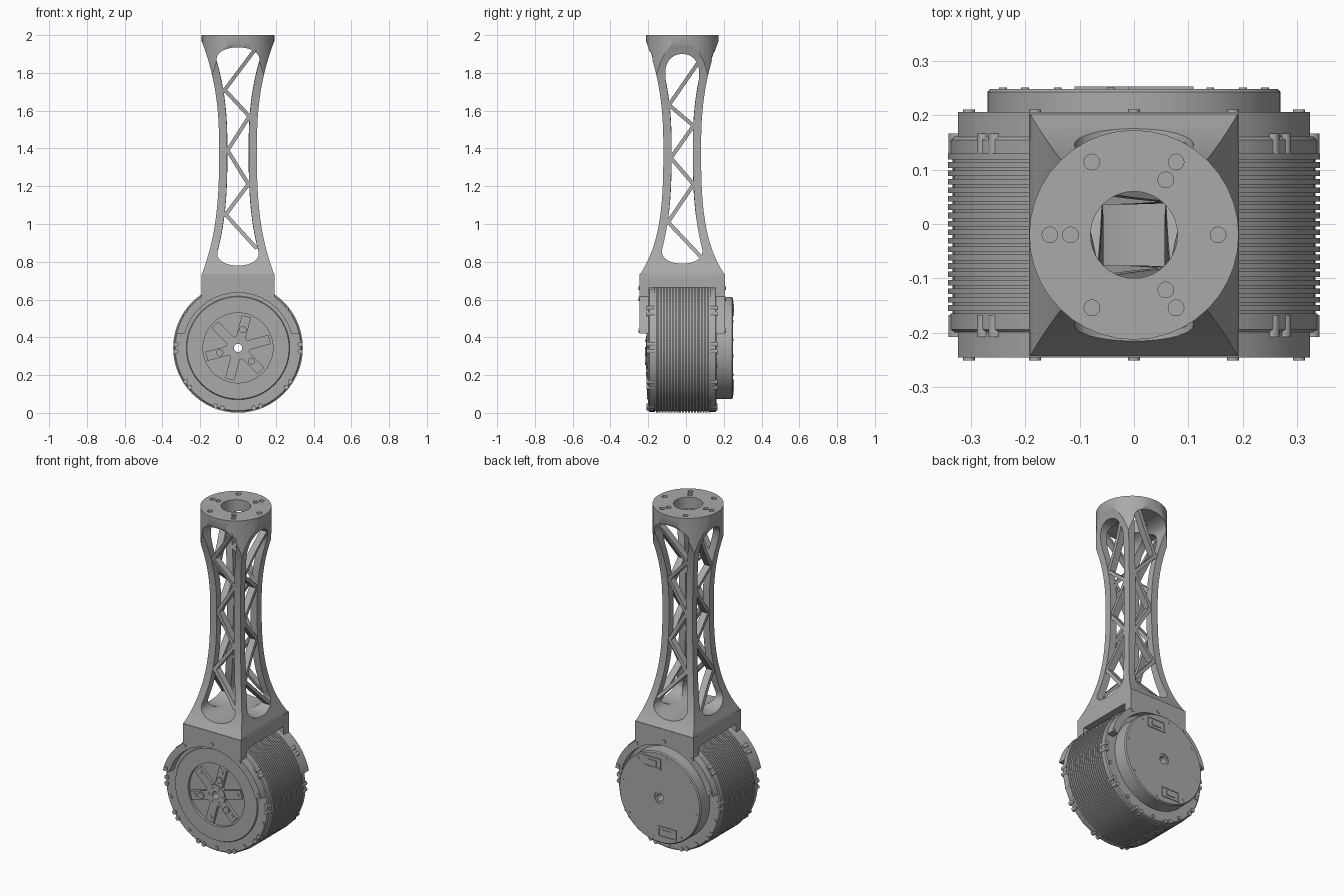
import bpy, bmesh, math
from math import sin, cos, pi, radians
from mathutils import Matrix

if "Cube" in bpy.data.objects:
    bpy.data.objects.remove(bpy.data.objects["Cube"])

grey = bpy.data.materials.new("machined grey")
grey.use_nodes = True
COLOUR = (0.40, 0.40, 0.40, 1)
grey.diffuse_color = COLOUR
grey.node_tree.nodes["Principled BSDF"].inputs["Base Color"].default_value = COLOUR

ZC = 0.344      # height of the motor axis
YC = -0.02      # depth of the arm axis


def make(name, bm):
    bmesh.ops.recalc_face_normals(bm, faces=bm.faces)
    me = bpy.data.meshes.new(name)
    bm.to_mesh(me)
    bm.free()
    me.materials.append(grey)
    ob = bpy.data.objects.new(name, me)
    bpy.context.collection.objects.link(ob)
    return ob


def smooth(ob):
    bpy.ops.object.select_all(action='DESELECT')
    ob.select_set(True)
    bpy.context.view_layer.objects.active = ob
    bpy.ops.object.shade_smooth_by_angle(angle=radians(25))


def skin(bm, rings, closed=False):
    """Join successive vertex loops with quads, capping the ends if open."""
    loops = [[bm.verts.new(p) for p in r] for r in rings]
    n = len(loops[0])
    pairs = list(zip(loops, loops[1:]))
    if closed:
        pairs.append((loops[-1], loops[0]))
    else:
        bm.faces.new(loops[0])
        bm.faces.new(loops[-1])
    for a, b in pairs:
        for i in range(n):
            j = (i + 1) % n
            bm.faces.new((a[i], a[j], b[j], b[i]))


def motor_ring(name, profile, segs=96):
    """Spin a closed (radius, y) profile about the motor axis."""
    bm = bmesh.new()
    skin(bm, [[(r * cos(2 * pi * i / segs), y, ZC + r * sin(2 * pi * i / segs))
               for i in range(segs)] for r, y in profile], closed=True)
    ob = make(name, bm)
    smooth(ob)
    return ob


def rod(bm, r, y0, y1, dist, angle, segs=16):
    """Short cylinder along y at a polar position on the motor face."""
    cx, cz = dist * cos(radians(angle)), ZC + dist * sin(radians(angle))
    skin(bm, [[(cx + r * cos(2 * pi * i / segs), y, cz + r * sin(2 * pi * i / segs))
               for i in range(segs)] for y in (y0, y1)])


def post(bm, r, z0, z1, x, y, segs=40):
    skin(bm, [[(x + r * cos(2 * pi * i / segs), y + r * sin(2 * pi * i / segs), z)
               for i in range(segs)] for z in (z0, z1)])


def box(bm, size, centre, turn=0.0):
    m = Matrix.Translation(centre) @ Matrix.Rotation(turn, 4, 'Y') @ Matrix.Diagonal((*size, 1))
    bmesh.ops.create_cube(bm, size=1, matrix=m)


def cut(ob, bm):
    cutter = make("cutter", bm)
    cutter.hide_render = True
    mod = ob.modifiers.new("cut", 'BOOLEAN')
    mod.operation, mod.solver, mod.object = 'DIFFERENCE', 'EXACT', cutter
    bpy.context.view_layer.objects.active = ob
    bpy.ops.object.modifier_apply(modifier=mod.name)
    bpy.data.objects.remove(cutter)


# Arm: waisted square column
def half_x(z):
    if z > 1.4:
        return 0.1 + 0.093 * min(1, (z - 1.4) / 0.57) ** 2.4
    return 0.1 + 0.093 * min(1, (1.4 - z) / 0.67) ** 2.8


def half_y(z):
    return half_x(z) + (0.033 * min(1, (1.4 - z) / 0.67) ** 6 if z < 1.4 else 0)


levels = [0.665, 0.7, 0.73] + [0.73 + 1.24 * i / 48 for i in range(1, 49)] + [2.0]
bm = bmesh.new()
skin(bm, [[(sx * half_x(z), YC + sy * half_y(z), z)
           for sx, sy in ((-1, -1), (1, -1), (1, 1), (-1, 1))] for z in levels])
arm = make("arm_column", bm)

# Round head trimmed from the square flare
bm = bmesh.new()
trim = [(0.193, 1.5), (0.5, 1.5), (0.5, 2.1), (0.193, 2.1)]
skin(bm, [[(r * cos(2 * pi * i / 40), YC + r * sin(2 * pi * i / 40), z) for i in range(40)]
          for r, z in trim], closed=True)
cut(arm, bm)


# Long windows through both pairs of walls
def window(z0, z1, top_round, margin, along_y):
    right = []
    steps = 60
    for i in range(steps + 1):
        z = z0 + (z1 - z0) * (1 - cos(pi * i / steps)) / 2
        f = min(1, (z - z0) / 0.08), min(1, (z1 - z) / top_round)
        w = (half_x(z) - margin) * math.sqrt(max(0, (1 - (1 - f[0]) ** 2) * (1 - (1 - f[1]) ** 2)))
        right.append((max(w, 0.004), z))
    outline = right + [(-w, z) for w, z in reversed(right)]
    bm = bmesh.new()
    if along_y:
        skin(bm, [[(u, y, z) for u, z in outline] for y in (-0.6, 0.6)])
    else:
        skin(bm, [[(x, YC + u, z) for u, z in outline] for x in (-0.6, 0.6)])
    cut(arm, bm)


window(0.78, 1.935, 0.08, 0.043, True)
window(0.79, 1.9, 0.16, 0.043, False)

# Bore and bolt holes in the head
bm = bmesh.new()
post(bm, 0.08, 1.8, 2.1, 0, YC)
cut(arm, bm)
bm = bmesh.new()
for k in range(6):
    post(bm, 0.0145, 1.96, 2.1, 0.155 * cos(k * pi / 3), YC + 0.155 * sin(k * pi / 3), 16)
for k in range(3):
    a = pi / 3 + k * 2 * pi / 3
    post(bm, 0.0145, 1.96, 2.1, 0.117 * cos(a), YC + 0.117 * sin(a), 16)
cut(arm, bm)
smooth(arm)


# Zigzag struts in each wall
def struts(name, nodes, place, outer):
    bm = bmesh.new()
    for (u0, z0), (u1, z1) in zip(nodes, nodes[1:]):
        du, dz = u1 - u0, z1 - z0
        ln = math.hypot(du, dz)
        nu, nz = -dz / ln * 0.010, du / ln * 0.010
        rings = []
        for i in range(9):
            t = -0.06 + 1.12 * i / 8
            u, z = u0 + du * t, z0 + dz * t
            rings.append([place(u + s * nu, outer(z + s * nz) - d, z + s * nz)
                          for s, d in ((-1, 0.004), (1, 0.004), (1, 0.044), (-1, 0.044))])
        skin(bm, rings)
    make(name, bm)


front_nodes = [(0.08, 1.91), (-0.07, 1.71), (0.06, 1.57), (-0.055, 1.39),
               (0.055, 1.21), (-0.065, 1.05), (0.09, 0.88)]
side_nodes = [(0.075, 1.84), (-0.07, 1.63), (0.06, 1.52), (-0.06, 1.35),
              (0.06, 1.21), (-0.075, 1.01), (0.095, 0.83)]
for word, s in (("front", -1), ("back", 1)):
    struts(word + "_struts", front_nodes, lambda u, d, z: (u, YC + s * d, z), half_y)
for word, s in (("right", -1), ("left", 1)):
    struts(word + "_struts", side_nodes, lambda u, d, z: (s * d, YC + u, z), half_x)

# Clamp plates around the upper half of the motor
a0 = math.asin((0.42 - ZC) / 0.333)
a1 = math.acos(0.193 / 0.333)
side = [(0.333 * cos(a0 + (a1 - a0) * i / 16), ZC + 0.333 * sin(a0 + (a1 - a0) * i / 16))
        for i in range(17)] + [(0.193, 0.735)]
b0 = math.asin((0.42 - ZC) / 0.292)
inner = [(0.292 * cos(a), ZC + 0.292 * sin(a))
         for a in (pi - b0 - (pi - 2 * b0) * i / 40 for i in range(41))]
outline = side + [(-x, z) for x, z in reversed(side)] + inner
for word, y0, y1 in (("front", -0.246, -0.195), ("back", 0.155, 0.206)):
    bm = bmesh.new()
    skin(bm, [[(x, y, z) for x, z in outline] for y in (y0, y1)])
    smooth(make(word + "_clamp_plate", bm))

# Finned motor drum with a bored axle
fins = []
for i in range(19):
    y = -0.165 + i * 0.0155
    fins += [(0.334, y), (0.334, y + 0.005), (0.343, y + 0.005), (0.343, y + 0.0155)]
drum = ([(0.022, -0.19), (0.185, -0.19), (0.185, -0.207), (0.27, -0.207), (0.274, -0.2),
         (0.332, -0.2), (0.338, -0.194), (0.338, -0.165)]
        + fins + [(0.338, 0.1295), (0.338, 0.155), (0.332, 0.161), (0.022, 0.161)])
motor_ring("motor_drum", drum)
motor_ring("back_cover", [(0.022, 0.15), (0.27, 0.15), (0.27, 0.243), (0.264, 0.249),
                          (0.035, 0.249), (0.035, 0.244), (0.022, 0.244)])
motor_ring("axle_collar", [(0.022, -0.18), (0.062, -0.18), (0.062, -0.213), (0.022, -0.213)], 48)

# Output spider with six arms and screw heads
bm = bmesh.new()
for k in range(6):
    a = 15 + 60 * k
    box(bm, (0.125, 0.024, 0.05), (0.11 * cos(radians(a)), -0.196, ZC + 0.11 * sin(radians(a))),
        -radians(a))
make("output_spider", bm)
bm = bmesh.new()
for k in range(6):
    rod(bm, 0.012, -0.2, -0.211, 0.145, 15 + 60 * k)
    if k % 2:
        rod(bm, 0.019, -0.2, -0.216, 0.1, 15 + 60 * k)
    rod(bm, 0.006, -0.2, -0.217, 0.045, 60 * k, 10)
smooth(make("output_screws", bm))

# Screw lugs around both rims
bm = bmesh.new()
for k in range(10):
    a = 36 * k
    for y0, y1 in ((-0.208, -0.168), (0.128, 0.167)):
        for off in (-3.2, 3.2):
            rod(bm, 0.013, y0, y1, 0.329, a + off)
smooth(make("rim_lugs", bm))
bm = bmesh.new()
for a in (90, 55, 125, 17, 163):
    rod(bm, 0.011, -0.251, -0.2, 0.318, a)
    rod(bm, 0.011, 0.16, 0.211, 0.318, a)
for a in (-17, -55, -90, -125, -163):
    rod(bm, 0.011, -0.206, -0.19, 0.318, a)
    rod(bm, 0.011, 0.15, 0.167, 0.318, a)
smooth(make("rim_screws", bm))

# Connectors and small screws on the back cover
bm = bmesh.new()
for s in (-1, 1):
    cx, cz = s * 0.05, ZC + s * 0.2
    for dz in (-0.028, 0.028):
        box(bm, (0.12, 0.006, 0.008), (cx, 0.25, cz + dz))
    for dx in (-0.056, 0.056):
        box(bm, (0.008, 0.006, 0.062), (cx + dx, 0.25, cz))
    box(bm, (0.06, 0.006, 0.028), (cx, 0.25, cz))
make("cover_connectors", bm)
bm = bmesh.new()
for k in range(8):
    rod(bm, 0.007, 0.24, 0.251, 0.245, 10 + 45 * k, 12)
smooth(make("cover_screws", bm))
